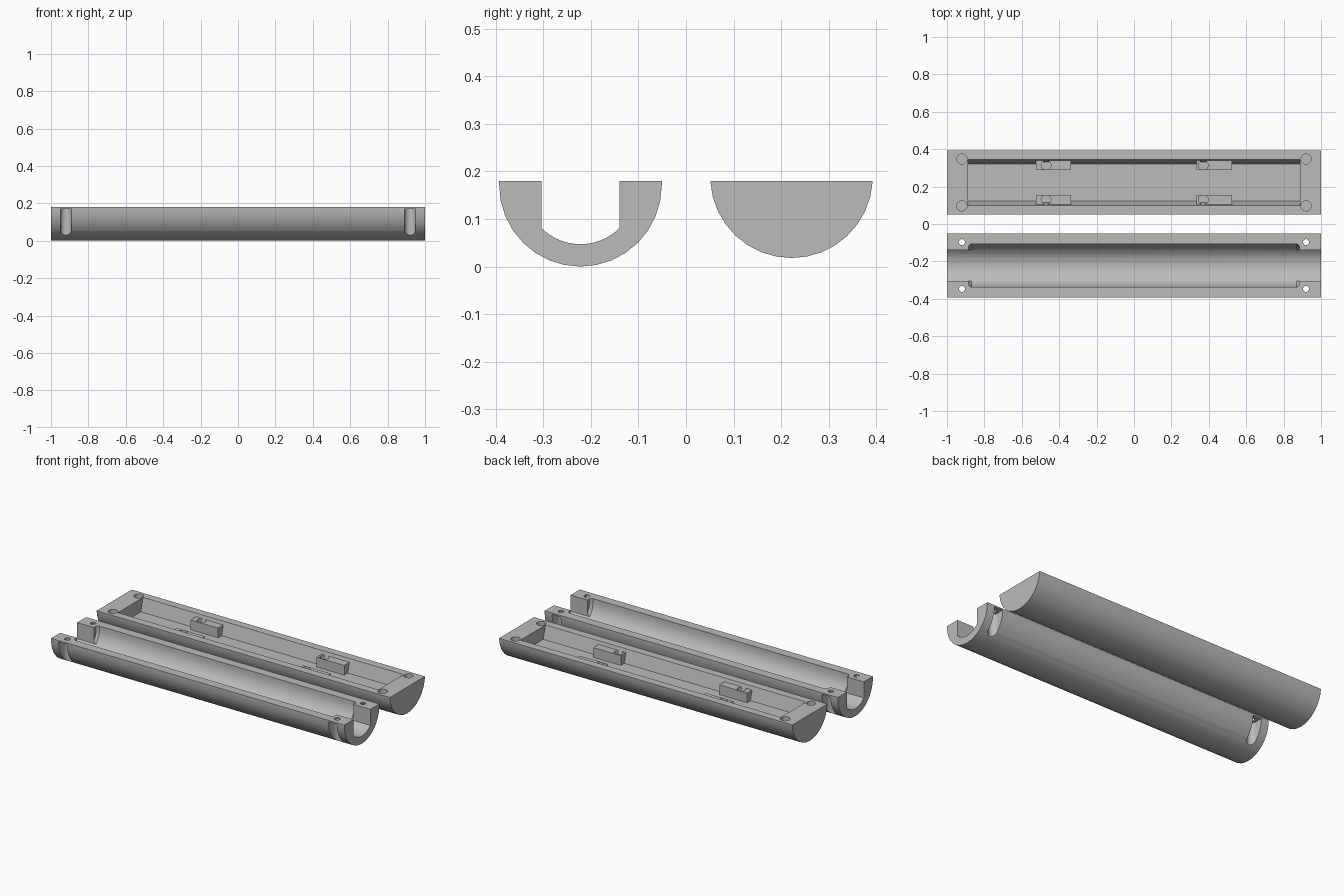
import bpy, bmesh, math
from mathutils import Matrix

if "Cube" in bpy.data.objects:
    bpy.data.objects.remove(bpy.data.objects["Cube"], do_unlink=True)

grey = bpy.data.materials.new("plain grey")
grey.use_nodes = True
GREY = (0.5, 0.5, 0.5, 1)
grey.diffuse_color = GREY
grey.node_tree.nodes["Principled BSDF"].inputs["Base Color"].default_value = GREY

TOP = 0.18       # height of the split face
OVER = 0.3       # how high the cutters reach
AXIS = 0.222     # distance of each half from the middle
SCREW = 0.125    # screw offset from a half's axis


def make(name, bm):
    bmesh.ops.recalc_face_normals(bm, faces=bm.faces)
    mesh = bpy.data.meshes.new(name)
    bm.to_mesh(mesh)
    bm.free()
    mesh.materials.append(grey)
    obj = bpy.data.objects.new(name, mesh)
    bpy.context.collection.objects.link(obj)
    return obj


def trough(r, cz, half, top, steps=16):
    """Straight sides above a round bottom, as (y, z) points."""
    a = math.asin(half / r)
    pts = [(r * math.sin(t), cz - r * math.cos(t))
           for t in (-a + 2 * a * i / steps for i in range(steps + 1))]
    if top - pts[0][1] > 0.001:
        pts = [(-half, top)] + pts + [(half, top)]
    return pts


def loft(name, y0, sections):
    """Skin a row of (x, profile) sections."""
    bm = bmesh.new()
    rings = [[bm.verts.new((x, y0 + y, z)) for y, z in prof] for x, prof in sections]
    n = len(rings[0])
    for a, b in zip(rings, rings[1:]):
        for i in range(n):
            j = (i + 1) % n
            bm.faces.new((a[i], a[j], b[j], b[i]))
    bm.faces.new(rings[0])
    bm.faces.new(rings[-1])
    return make(name, bm)


def bar(name, y0, length, prof):
    return loft(name, y0, [(-length, prof), (length, prof)])


def cylinder(name, x, y, r, z0, z1):
    bm = bmesh.new()
    bmesh.ops.create_cone(bm, cap_ends=True, segments=32, radius1=r, radius2=r, depth=z1 - z0,
                          matrix=Matrix.Translation((x, y, (z0 + z1) / 2)))
    return make(name, bm)


def box(name, x0, x1, y0, y1, z0, z1):
    bm = bmesh.new()
    bmesh.ops.create_cube(bm, size=1)
    for v in bm.verts:
        v.co = (x1 if v.co.x > 0 else x0, y1 if v.co.y > 0 else y0, z1 if v.co.z > 0 else z0)
    return make(name, bm)


def cut(obj, *cutters):
    for c in cutters:
        mod = obj.modifiers.new("cut", 'BOOLEAN')
        mod.operation = 'DIFFERENCE'
        mod.solver = 'EXACT'
        mod.object = c
        bpy.context.view_layer.objects.active = obj
        bpy.ops.object.modifier_apply(modifier=mod.name)
        bpy.data.objects.remove(c, do_unlink=True)


def smooth(obj):
    bpy.ops.object.select_all(action='DESELECT')
    obj.select_set(True)
    bpy.context.view_layer.objects.active = obj
    bpy.ops.object.shade_smooth_by_angle(angle=math.radians(25))


# Front half: round-bottomed shell with a wide bay and a narrow open channel
front = bar("front_half_shell", -AXIS, 1, trough(0.171, 0.171, 0.171, TOP))
wide = trough(0.116, 0.163, 0.116, OVER)
slim = trough(0.104, 0.163, 0.104, OVER)
cut(front,
    loft("bay", -AXIS, [(-0.885, slim), (-0.87, wide), (0.87, wide), (0.885, slim)]),
    bar("channel", -AXIS, 1.1, trough(0.116, 0.163, 0.082, OVER)))

# Screw holes and the open-sided recesses for the screw heads
for x in (-0.92, 0.92):
    for side in (-1, 1):
        y = -AXIS + side * SCREW
        outer = y + side * 0.1
        cut(front,
            cylinder("recess", x, y, 0.029, -0.1, 0.171),
            box("recess_mouth", x - 0.029, x + 0.029, min(y, outer), max(y, outer), -0.1, 0.171),
            cylinder("screw_hole", x, y, 0.016, 0.1, OVER))
smooth(front)

# Rear half: solid round bar with a shallow flat-floored tray
FLOOR = 0.1
rear = bar("rear_half_shell", AXIS, 1, trough(0.171, 0.189, 0.1707, TOP))
slope = (0.122 - 0.1) / (TOP - FLOOR)
wall = 0.1 + slope * (OVER - FLOOR)
cut(rear, bar("tray", AXIS, 0.888, [(-wall, OVER), (-0.1, FLOOR), (0.1, FLOOR), (wall, OVER)]))
for x in (-0.92, 0.92):
    for side in (-1, 1):
        cut(rear, cylinder("blind_hole", x, AXIS + side * SCREW, 0.027, 0.12, OVER))
smooth(rear)

# Mounting blocks along both tray walls, each with a blind hole
for end, x0, hole in (("right", -0.525, -0.47), ("left", 0.335, 0.37)):
    for place, side in (("front", -1), ("back", 1)):
        ys = sorted((AXIS + side * 0.066, AXIS + side * 0.121))
        block = box(f"{end}_{place}_mounting_block", x0, x0 + 0.188, ys[0], ys[1], FLOOR - 0.005, 0.16)
        cut(block, cylinder("block_hole", hole, AXIS + side * 0.092, 0.026, 0.13, OVER))
        smooth(block)
